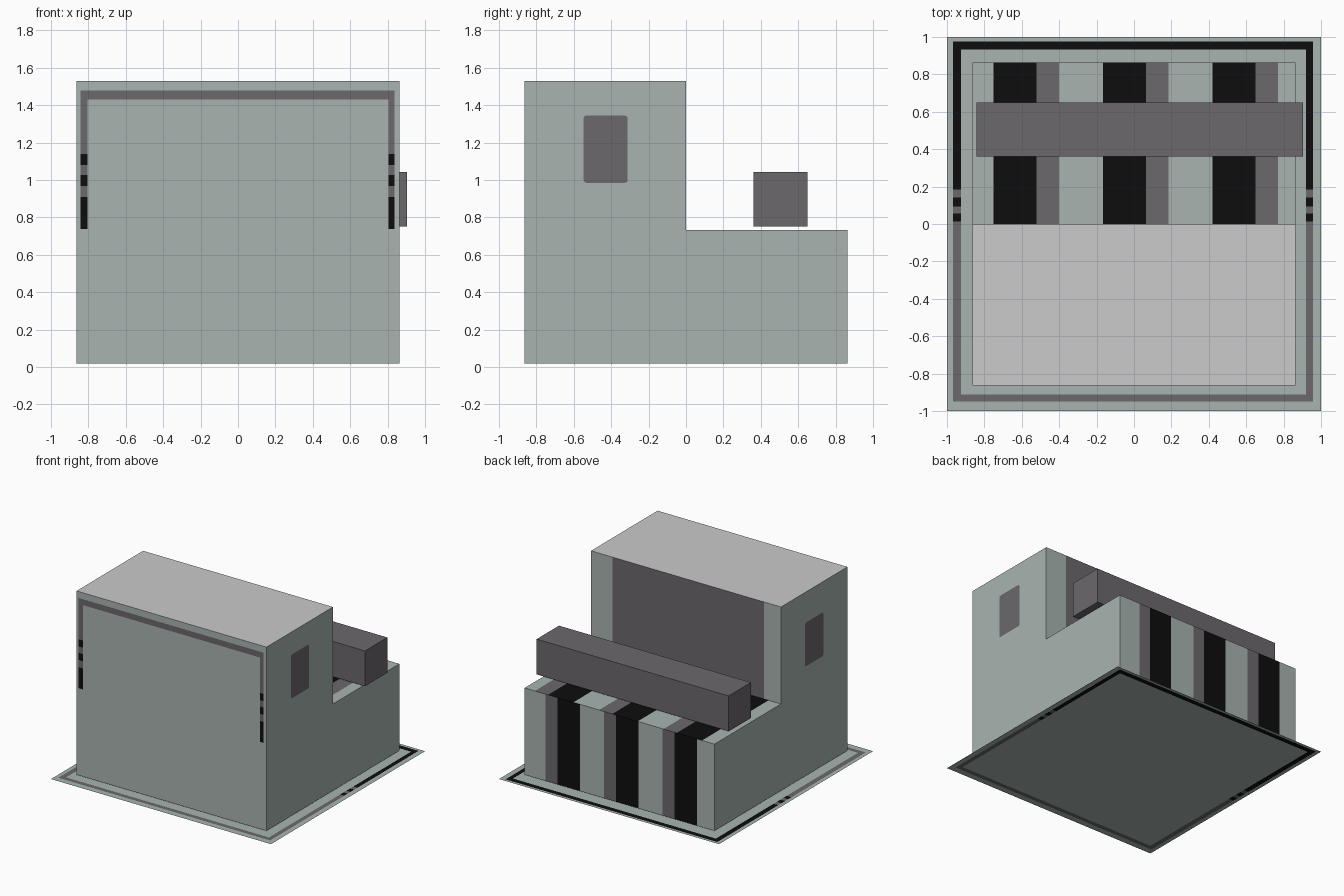
import bpy, bmesh, math

if "Cube" in bpy.data.objects:
    bpy.data.objects.remove(bpy.data.objects["Cube"])


def material(name, rgb):
    def lin(c):
        c /= 255
        return c / 12.92 if c <= 0.04045 else ((c + 0.055) / 1.055) ** 2.4
    m = bpy.data.materials.new(name)
    m.diffuse_color = (*[lin(c) for c in rgb], 1)
    m.use_nodes = True
    m.node_tree.nodes["Principled BSDF"].inputs["Base Color"].default_value = m.diffuse_color
    return m


MATS = [material("pale green grey", (168, 180, 176)),
        material("dark grey", (108, 104, 108)),
        material("black", (13, 13, 13)),
        material("light grey", (203, 203, 203))]
PALE, DARK, BLACK, LIGHT = range(4)


def finish(name, bm):
    me = bpy.data.meshes.new(name)
    bm.to_mesh(me)
    bm.free()
    for m in MATS:
        me.materials.append(m)
    ob = bpy.data.objects.new(name, me)
    bpy.context.collection.objects.link(ob)
    return ob


def painted_grid(name, us, vs, place, rule):
    """Flat sheet of cells; rule picks each cell's colour, None leaves it out."""
    bm = bmesh.new()
    for u0, u1 in zip(us, us[1:]):
        for v0, v1 in zip(vs, vs[1:]):
            colour = rule((u0 + u1) / 2, (v0 + v1) / 2)
            if colour is None:
                continue
            f = bm.faces.new([bm.verts.new(place(u, v)) for u, v in
                              ((u0, v0), (u1, v0), (u1, v1), (u0, v1))])
            f.material_index = colour
    bmesh.ops.remove_doubles(bm, verts=bm.verts[:], dist=1e-5)
    return finish(name, bm)


# Ground sheet with an inset border, black at the back and grey at the front
def base_rule(x, y):
    if not (-0.968 < x < 0.957 and -0.95 < y < 0.976):
        return PALE
    if -0.925 < x < 0.92 and -0.912 < y < 0.933:
        return PALE
    black = y > 0.184 or 0.094 < y < 0.142 or 0.013 < y < 0.056
    return BLACK if black else DARK


painted_grid("base_sheet", [-1, -0.968, -0.925, 0.92, 0.957, 1],
             [-1, -0.95, -0.912, 0.013, 0.056, 0.094, 0.142, 0.184, 0.933, 0.976, 1],
             lambda x, y: (x, y, 0), base_rule)

# Stepped body: L profile extruded across x, then cut at the stripe edges
W, STEP, TOP = 0.863, 0.733, 1.53
bm = bmesh.new()
profile = [(-W, 0.02), (W, 0.02), (W, STEP), (0, STEP), (0, TOP), (-W, TOP)]
side = bm.faces.new([bm.verts.new((-W, y, z)) for y, z in profile])
ext = bmesh.ops.extrude_face_region(bm, geom=[side])
bmesh.ops.translate(bm, vec=(2 * W, 0, 0),
                    verts=[g for g in ext["geom"] if isinstance(g, bmesh.types.BMVert)])
if not any(f.calc_center_median().x < -W + 0.001 for f in bm.faces):
    bm.faces.new([v for v in side.verts])
bmesh.ops.recalc_face_normals(bm, faces=bm.faces[:])

# (start, black/grey border, end) of each stripe
shelf_stripes = [(-0.75 + i * 0.585, -0.52 + i * 0.585, -0.40 + i * 0.585) for i in range(3)]
back_stripes = [(-0.706 + i * 0.532, -0.498 + i * 0.532, -0.392 + i * 0.532) for i in range(3)]
WALL = (-0.71, 0.67)


def stripe_colour(x, stripes):
    for a, b, c in stripes:
        if a < x < c:
            return BLACK if x < b else DARK
    return PALE


for x in sorted({v for s in shelf_stripes + back_stripes + [WALL] for v in s}):
    bmesh.ops.bisect_plane(bm, geom=bm.verts[:] + bm.edges[:] + bm.faces[:],
                           plane_co=(x, 0, 0), plane_no=(1, 0, 0), dist=1e-5)
bm.normal_update()
for f in bm.faces:
    c, n = f.calc_center_bounds(), f.normal
    f.material_index = PALE
    if n.z > 0.9:
        f.material_index = LIGHT if c.z > 1.4 else stripe_colour(c.x, shelf_stripes)
    elif n.y > 0.9:
        if c.y > 0.5:
            f.material_index = stripe_colour(c.x, back_stripes)
        elif WALL[0] < c.x < WALL[1]:
            f.material_index = DARK
finish("stepped_body", bm)


# Painted trim line on the front, open at the bottom with black banded ends
def trim_rule(x, z):
    if abs(x) < 0.805 and z < 1.43:
        return None
    black = z < 0.909 or 0.968 < z < 1.027 or 1.08 < z < 1.139
    return BLACK if black else DARK


painted_grid("front_trim", [-0.842, -0.805, 0.805, 0.838],
             [0.737, 0.909, 0.968, 1.027, 1.08, 1.139, 1.43, 1.478],
             lambda x, z: (x, -W - 0.002, z), trim_rule)


# Rounded window on each side of the tall part
def window(name, sx, y0, y1, z0, z1, r=0.015):
    bm = bmesh.new()
    pts = []
    for k, (cy, cz) in enumerate(((y1 - r, z1 - r), (y0 + r, z1 - r),
                                  (y0 + r, z0 + r), (y1 - r, z0 + r))):
        for j in range(4):
            a = (k + j / 3) * math.pi / 2
            pts.append((cy + r * math.cos(a), cz + r * math.sin(a)))
    if sx < 0:
        pts.reverse()
    f = bm.faces.new([bm.verts.new((sx * (W + 0.002), y, z)) for y, z in pts])
    f.material_index = DARK
    finish(name, bm)


window("right_window", 1, -0.547, -0.312, 0.985, 1.345)
window("left_window", -1, -0.547, -0.312, 0.92, 1.28)

# Long bar hovering over the low step
bm = bmesh.new()
bmesh.ops.create_cube(bm, size=1)
for v in bm.verts:
    v.co = (0.03 + v.co.x * 1.745, 0.505 + v.co.y * 0.29, 0.897 + v.co.z * 0.29)
for f in bm.faces:
    f.material_index = DARK
finish("cross_bar", bm)
